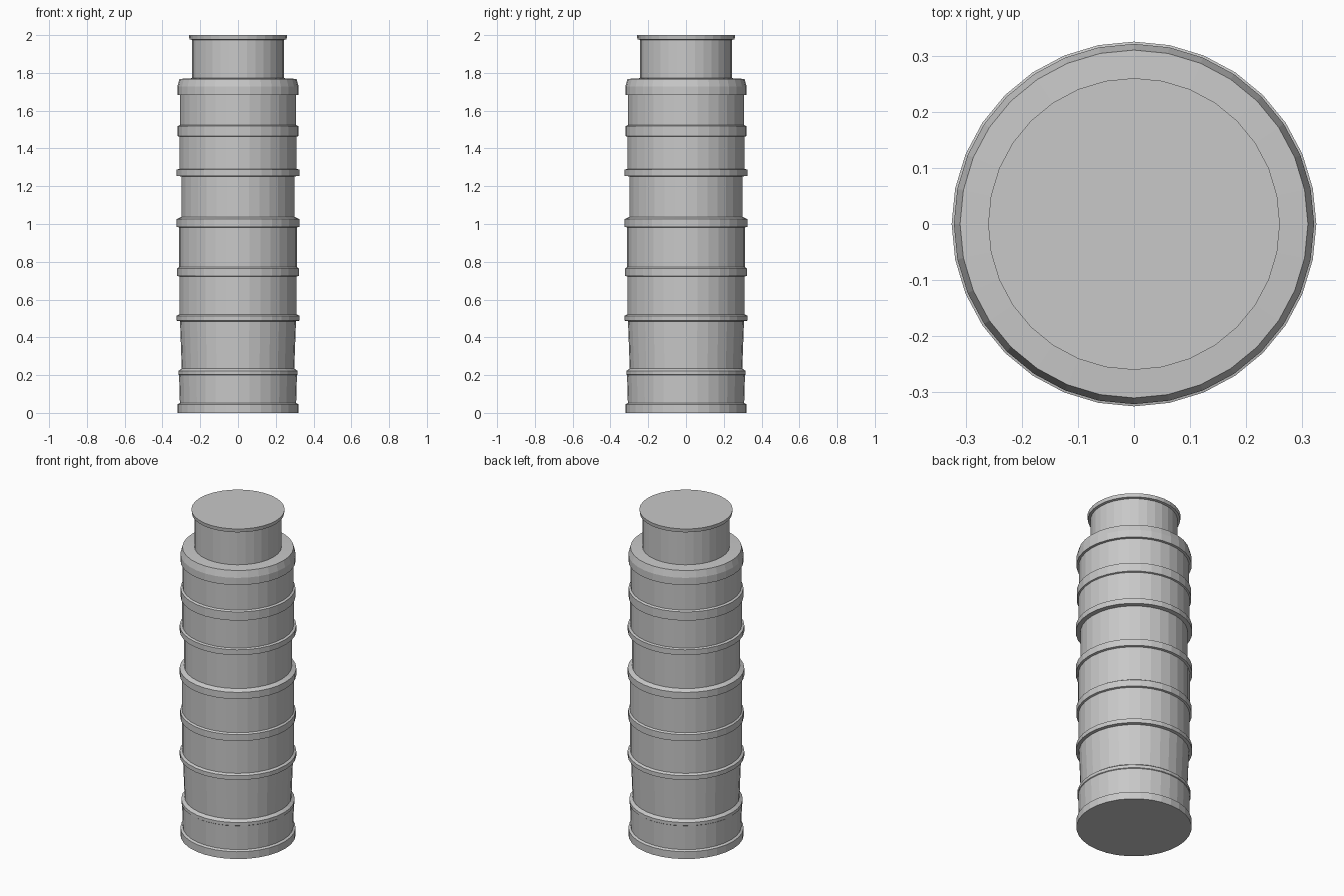
import bpy, bmesh, math

if "Cube" in bpy.data.objects:
    bpy.data.objects.remove(bpy.data.objects["Cube"])

SIDES = 32

stone = bpy.data.materials.new("light grey stone")
stone.diffuse_color = (0.58, 0.58, 0.58, 1)
stone.use_nodes = True
stone.node_tree.nodes["Principled BSDF"].inputs["Base Color"].default_value = stone.diffuse_color


def lathe(name, profile):
    """Revolve (radius, z) points around z; radius 0 closes with a cap."""
    bm = bmesh.new()
    rings = []
    caps = []
    for r, z in profile:
        if r == 0:
            caps.append(len(rings))
            continue
        rings.append([bm.verts.new((r * math.cos(2 * math.pi * i / SIDES),
                                    r * math.sin(2 * math.pi * i / SIDES), z))
                      for i in range(SIDES)])
    for a, b in zip(rings, rings[1:]):
        for i in range(SIDES):
            j = (i + 1) % SIDES
            bm.faces.new((a[i], a[j], b[j], b[i]))
    for c in caps:
        if c == 0:
            bm.faces.new(list(reversed(rings[0])))
        else:
            bm.faces.new(rings[-1])
    me = bpy.data.meshes.new(name)
    bm.to_mesh(me)
    bm.free()
    me.materials.append(stone)
    ob = bpy.data.objects.new(name, me)
    bpy.context.collection.objects.link(ob)
    return ob


# Base plinth with closed underside
lathe("base_plinth", [(0, 0), (0.321, 0), (0.321, 0.045), (0.308, 0.052)])

# Storey walls: bottom radius, bottom z, top radius, top z
walls = [(0.308, 0.052, 0.312, 0.20), (0.298, 0.235, 0.307, 0.485),
         (0.311, 0.522, 0.311, 0.722), (0.312, 0.772, 0.312, 0.982),
         (0.300, 1.038, 0.300, 1.252), (0.311, 1.292, 0.311, 1.462),
         (0.308, 1.524, 0.308, 1.682)]
for n, (r0, z0, r1, z1) in enumerate(walls):
    lathe(f"storey_wall_{n + 1}", [(r0, z0), (r1, z1)])

# Gallery ledges between storeys: outer radius and height of the top edge
ledges = [(0.316, 0.222), (0.325, 0.514), (0.322, 0.765), (0.325, 1.026),
          (0.325, 1.288), (0.320, 1.518)]
for n, (r, z) in enumerate(ledges):
    low, high = walls[n], walls[n + 1]
    lathe(f"gallery_ledge_{n + 1}",
          [(low[2], low[3]), (r, low[3] + 0.003), (r, z), (high[0], high[1])])

# Bevelled cornice and terrace
lathe("cornice", [(0.308, 1.682), (0.321, 1.684), (0.321, 1.728),
                  (0.310, 1.768), (0.243, 1.772)])

# Belfry drum with its flanged roof
lathe("belfry_drum", [(0.243, 1.772), (0.243, 1.975)])
lathe("belfry_roof", [(0.243, 1.975), (0.257, 1.978), (0.260, 2.0), (0, 2.0)])
